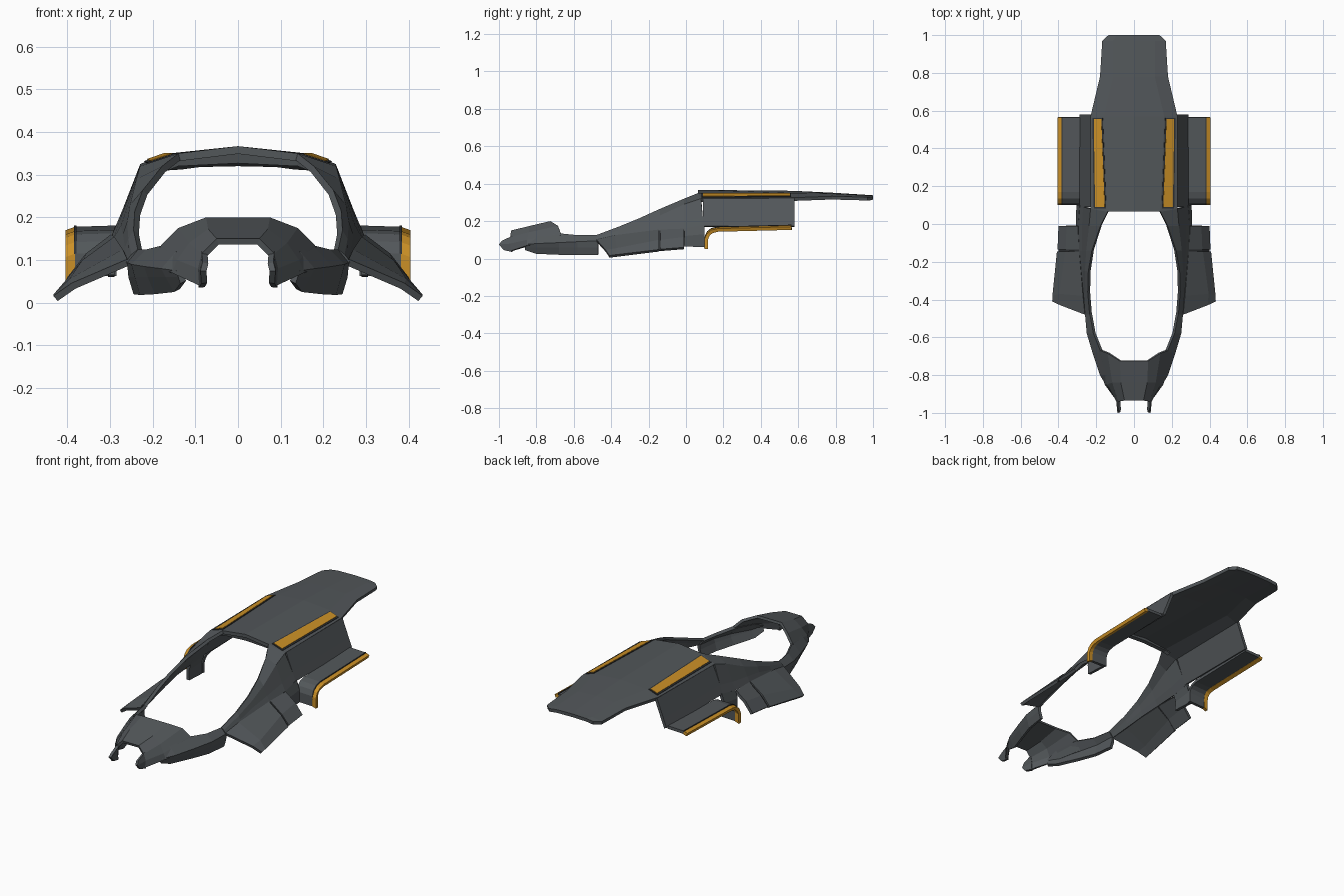
import bpy, bmesh
from mathutils import Vector

cube = bpy.data.objects.get("Cube")
if cube:
    bpy.data.objects.remove(cube, do_unlink=True)


def material(name, rgb):
    mat = bpy.data.materials.new(name)
    mat.use_nodes = True
    mat.diffuse_color = (*rgb, 1)
    shader = next(n for n in mat.node_tree.nodes if n.type == "BSDF_PRINCIPLED")
    shader.inputs["Base Color"].default_value = (*rgb, 1)
    return mat


grey = material("slate grey", (0.085, 0.095, 0.102))
amber = material("amber yellow", (0.6, 0.28, 0.02))
dark = material("dark seam", (0.03, 0.033, 0.036))


def shell(name, rows, thickness=1.6, mat=grey, facing=(1, 0, 1)):
    """Loft rows of points (in hundredths), mirror across x, thicken inward."""
    bm = bmesh.new()
    grid = [[bm.verts.new(Vector(p) / 100) for p in row] for row in rows]
    for a, b in zip(grid, grid[1:]):
        for i in range(len(a) - 1):
            bm.faces.new((a[i], a[i + 1], b[i + 1], b[i]))
    bm.normal_update()
    total = sum((f.normal * f.calc_area() for f in bm.faces), Vector())
    if total.dot(Vector(facing)) < 0:
        bmesh.ops.reverse_faces(bm, faces=bm.faces[:])
    mesh = bpy.data.meshes.new(name)
    bm.to_mesh(mesh)
    bm.free()
    mesh.materials.append(mat)
    ob = bpy.data.objects.new(name, mesh)
    bpy.context.scene.collection.objects.link(ob)
    mirror = ob.modifiers.new("mirror", "MIRROR")
    mirror.use_clip = True
    solid = ob.modifiers.new("thickness", "SOLIDIFY")
    solid.thickness = thickness / 100
    solid.offset = -1
    solid.use_even_offset = True
    return ob


def section(y, *points):
    """Cross-section at one y from (x, z) pairs."""
    return [(x, y, z) for x, z in points]


# Roof with its long rear overhang
shell("roof", [
    [(0, 6.5, 36.7), (14, 6.5, 35), (23, 8, 32)],
    section(57, (0, 36.2), (16, 35), (23, 32.5)),
    section(78, (0, 35.2), (11, 34.7), (18, 33.3)),
    section(97, (0, 34), (11, 33.7), (16.8, 32.8)),
    section(100, (0, 33.8), (9, 33.6), (13.5, 33)),
], 1.8, facing=(0, 0, 1))

# Thick header under the front of the roof
shell("roof_header", [
    [(0, 7, 35.5), (14, 7, 34), (17, 7.5, 33)],
    [(0, 7.5, 32.7), (14, 7.5, 32), (16.5, 8, 31)],
], 2, facing=(0, -1, 0))

# Side walls below the roof
shell("side_wall", [
    section(58, (23, 32.3), (27, 22), (28.8, 17.5)),
    section(9, (23, 32), (27, 22), (28.8, 17.5)),
])

# Rising frame around the cockpit opening
shell("opening_frame", [
    [(14, 6.5, 35), (23, 8, 32), (27, 9, 22), (29, 9, 17)],
    section(-1, (17.8, 32), (23.8, 29), (27.5, 20), (29.5, 16)),
    section(-14, (22.3, 26.5), (25.3, 23), (27.5, 18), (29.2, 15)),
    section(-25, (24.2, 21.5), (26, 19), (27, 16), (28.2, 13.5)),
    section(-36, (24.5, 17), (25.7, 15), (26.5, 13), (27.3, 11.5)),
    section(-48, (23.5, 12.5), (25, 11.3), (25.8, 10.3), (26.2, 9.3)),
])

# Skirt between the wing and the fender
shell("wall_skirt", [
    section(10, (28.8, 18), (30.5, 13), (30.5, 6)),
    section(-1, (29.5, 16), (30.8, 12), (30.5, 6.5)),
])

# Long cheek pods joining the frame to the nose
shell("cheek_pod", [
    section(-47, (23.5, 12.5), (26, 9.5), (25.7, 6), (24.5, 2)),
    section(-58, (21.5, 12.5), (25, 9), (24.2, 6), (23, 1.8)),
    section(-68, (17.5, 13.5), (22, 8.5), (21.2, 6), (19.5, 2)),
    section(-80, (14.5, 12), (18, 8), (17, 6), (15, 2.5)),
    section(-86, (13.5, 9), (14.5, 7.5), (14, 6), (13.5, 4.5)),
])

# Arched nose and its two prongs
shell("nose", [
    [(0, -72.5, 20), (7.5, -72.5, 20), (14, -68.5, 17.5), (18, -67, 13.5), (21, -68, 9)],
    [(0, -84, 17.3), (7, -84, 17.3), (11.5, -84, 14), (14.3, -85, 10), (15.5, -85, 7)],
    [(0, -93.5, 15), (5, -93.5, 15), (8.5, -94, 11.5), (9.3, -94, 8), (9, -94, 4)],
], 1.4)
shell("nose_prong", [
    section(-93, (8.5, 12), (9.5, 8), (9.2, 3.5)),
    [(8.3, -98.5, 9.5), (8.8, -100, 7.5), (8.6, -97.5, 4.5)],
], 1.4, facing=(1, 0, 0))

# Drooping side wing in two panels with a narrow seam
shell("wing_front", [
    [(26, -48, 10.2), (39, -43, 4.6), (43.3, -41, 1.6)],
    [(27, -38, 12.5), (39.5, -37, 5.6), (43.2, -38, 2)],
    section(-14.5, (29, 15.5), (36.5, 10), (40.8, 4.8)),
])
shell("wing_rear", [
    section(-13.5, (29, 15.5), (36.2, 10), (40.5, 5)),
    section(-1, (29.8, 16), (35.7, 11.5), (40, 6)),
])
shell("wing_seam", [
    section(-15, (29, 14.9), (36, 9.4), (40, 4.6)),
    section(-13, (29, 14.9), (36, 9.4), (40, 4.6)),
], 0.8, dark)

# Rear fender swept over a bent profile, with a coloured outer rim
profile = ((10, 6), (10, 11.5), (11.2, 14.2), (13.5, 16), (17, 16.8), (56.5, 17.8))


def fender(name, xs, drop, mat, thickness):
    shell(name, [[(x, y, z - d) for x, d in zip(xs, drop)] for y, z in profile],
          thickness, mat, (0, -1, 1))


fender("rear_fender", (28.5, 32, 38.2), (-0.3, -0.2, 0), grey, 1.6)
fender("fender_rim", (38.2, 40.4), (0, 0.8), amber, 1.8)
fender("fender_rim_seam", (37.9, 38.5), (-0.3, -0.3), dark, 0.9)


# Inlaid strips on the roof shoulders, each in a dark border
def strip(name, grow, lift, mat):
    shell(name, [
        section(9 - grow, (15.5 - grow, 34.5 + lift + grow / 3), (20.6 + grow, 32.8 + lift - grow / 3)),
        section(55.5 + grow, (17.3 - grow, 34.5 + lift + grow / 3), (21.3 + grow, 33.1 + lift - grow / 3)),
    ], 0.8, mat, (0, 0, 1))


strip("roof_strip_border", 0.7, 0.35, dark)
strip("roof_strip", 0, 0.6, amber)
